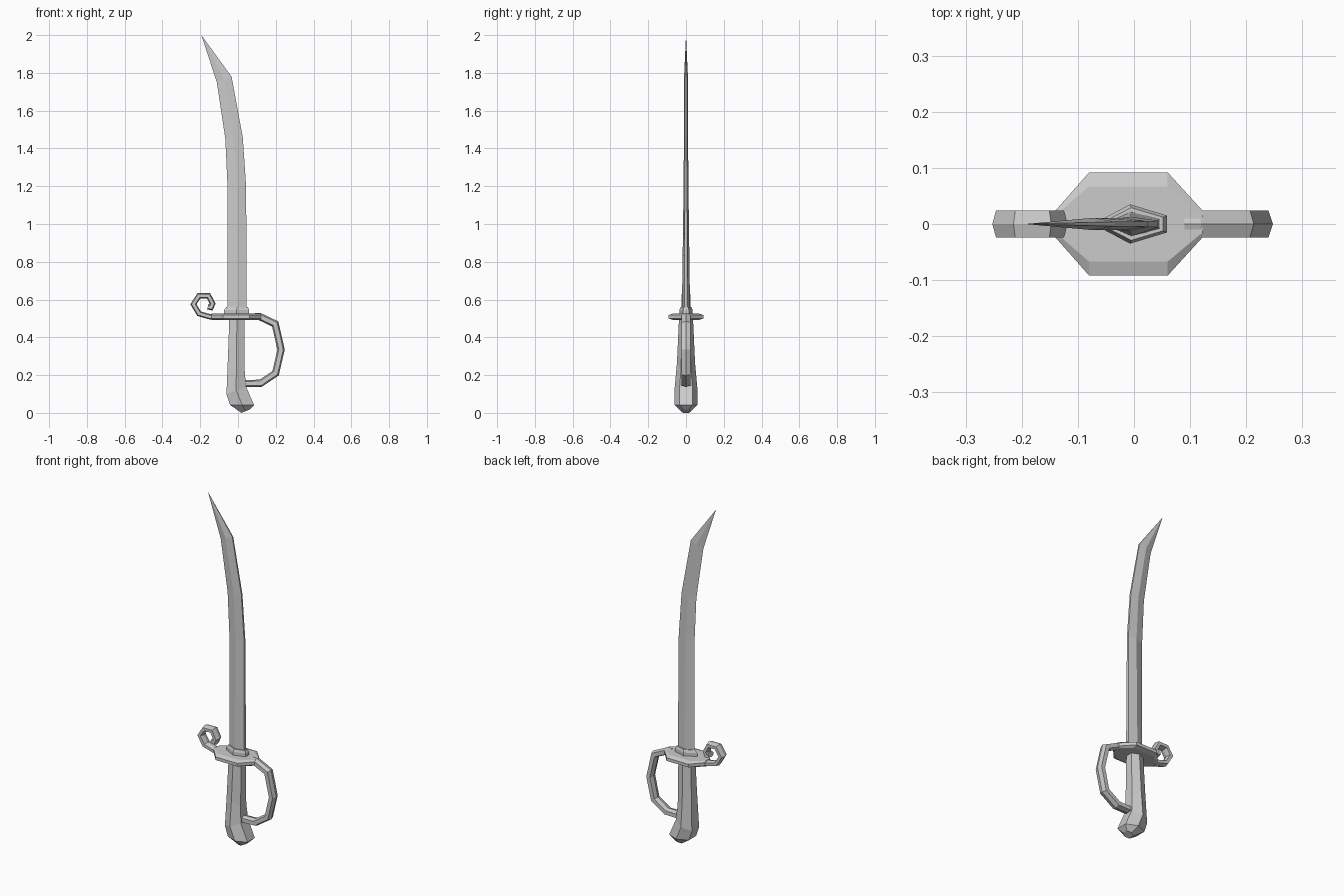
import bpy, bmesh
from mathutils import Vector

if "Cube" in bpy.data.objects:
    bpy.data.objects.remove(bpy.data.objects["Cube"])


def loft(name, rings):
    """Skin a list of equal-length point rings and cap both ends."""
    bm = bmesh.new()
    rows = [[bm.verts.new(p) for p in ring] for ring in rings]
    n = len(rows[0])
    for a, b in zip(rows, rows[1:]):
        for i in range(n):
            j = (i + 1) % n
            bm.faces.new((a[i], a[j], b[j], b[i]))
    bm.faces.new(rows[0])
    bm.faces.new(rows[-1])
    bmesh.ops.remove_doubles(bm, verts=bm.verts, dist=0.0005)
    bmesh.ops.recalc_face_normals(bm, faces=bm.faces)
    mesh = bpy.data.meshes.new(name)
    bm.to_mesh(mesh)
    bm.free()
    obj = bpy.data.objects.new(name, mesh)
    bpy.context.collection.objects.link(obj)
    return obj


def blade_ring(xl, zl, xr, zr, w, t):
    """Sharp left edge, central ridge, narrow flat spine on the right."""
    xm, zm = (xl + xr) / 2, (zl + zr) / 2
    return [(xl, 0, zl), (xm, -w, zm), (xr, -t, zr),
            (xr, t, zr), (xm, w, zm)]


def grip_ring(xl, zl, xr, zr, w):
    """Hexagon with ridges on the front and back."""
    xm, zm = (xl + xr) / 2, (zl + zr) / 2
    h = w * 0.55
    return [(xl, -h, zl), (xm, -w, zm), (xr, -h, zr),
            (xr, h, zr), (xm, w, zm), (xl, h, zl)]


def plate_ring(x, w, inner):
    z, e, h = 0.509, 0.009, 0.017
    return [(x, -w, z - e), (x, -inner, z - h), (x, inner, z - h), (x, w, z - e),
            (x, w, z + e), (x, inner, z + h), (x, -inner, z + h), (x, -w, z + e)]


def hex_bar(name, path, r=0.017, w=0.024):
    """Hexagonal bar swept along an (x, z) path with mitred corners."""
    pts = [Vector(p) for p in path]
    rings = []
    for i, p in enumerate(pts):
        d0 = (p - pts[max(i - 1, 0)]).normalized()
        d1 = (pts[min(i + 1, len(pts) - 1)] - p).normalized()
        d = (d0 + d1).normalized()
        n = Vector((-d.y, d.x))
        ref = d1 if d1.length else d0
        n *= r / max(0.75, abs(d.dot(ref)))
        rings.append([(p.x + n.x * s, y * w, p.y + n.y * s) for s, y in
                      ((1, 0), (0.6, 1), (-0.6, 1), (-1, 0), (-0.6, -1), (0.6, -1))])
    return loft(name, rings)


# Curved blade
loft("blade", [blade_ring(*r) for r in (
    (-0.056, 0.52, 0.046, 0.52, 0.022, 0.009),
    (-0.055, 1.19, 0.043, 1.20, 0.013, 0.006),
    (-0.067, 1.45, 0.025, 1.46, 0.011, 0.005),
    (-0.112, 1.75, -0.034, 1.78, 0.011, 0.004),
    (-0.194, 2.0, -0.194, 2.0, 0, 0))])

# Collar at the blade root
loft("blade_collar", [blade_ring(-0.073, z, 0.059, z, 0.035, 0.015)
                      for z in (0.515, 0.545)]
     + [blade_ring(-0.062, 0.56, 0.052, 0.56, 0.029, 0.012)])

# Bevelled guard plate
loft("guard_plate", [plate_ring(*r) for r in (
    (-0.14, 0.024, 0.015), (-0.08, 0.092, 0.067),
    (0.06, 0.092, 0.067), (0.122, 0.024, 0.015))])

# Grip and hooked pommel
loft("grip", [grip_ring(*r) for r in (
    (-0.046, 0.50, 0.035, 0.50, 0.037),
    (-0.053, 0.30, 0.035, 0.23, 0.048),
    (-0.061, 0.10, 0.042, 0.14, 0.061),
    (-0.042, 0.042, 0.085, 0.042, 0.061),
    (0.018, 0.0, 0.062, 0.018, 0.028))])

# Knuckle bow
hex_bar("knuckle_bow", [(0.09, 0.51), (0.115, 0.51), (0.197, 0.471), (0.228, 0.335),
                        (0.199, 0.21), (0.12, 0.157), (0.02, 0.155)], r=0.019)

# Scrolled quillon
hex_bar("scroll_quillon", [(-0.11, 0.509), (-0.15, 0.509), (-0.206, 0.525),
                           (-0.236, 0.575), (-0.207, 0.62), (-0.156, 0.62),
                           (-0.134, 0.578), (-0.143, 0.558), (-0.16, 0.562)], r=0.014)
